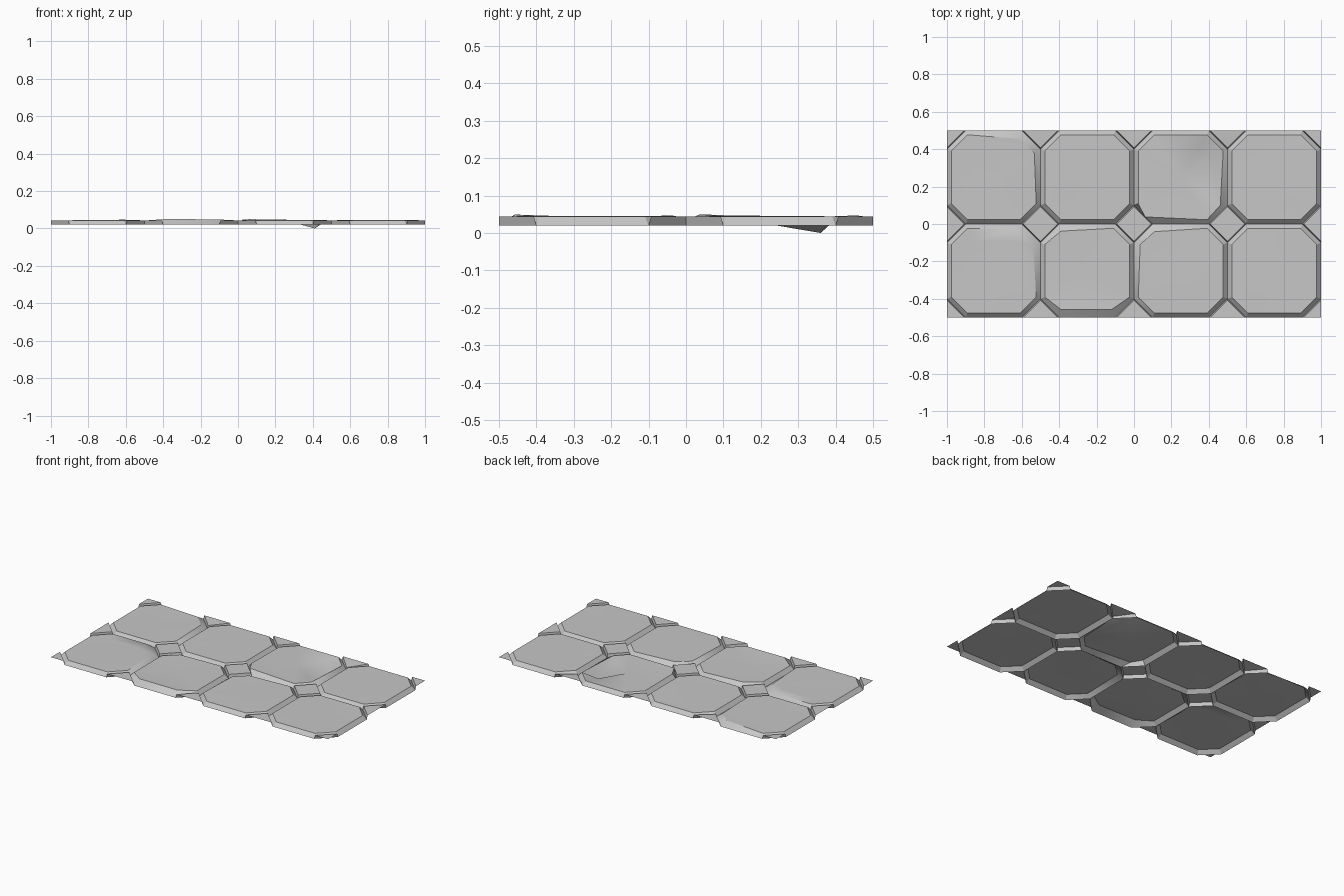
import bpy, bmesh, math, random
from mathutils import Vector

if "Cube" in bpy.data.objects:
    bpy.data.objects.remove(bpy.data.objects["Cube"])
random.seed(4)

LOW, HIGH = 0.02, 0.044   # groove floor and tile top
HALF, CUT = 0.25, 0.1     # half tile size and corner cut

stone = bpy.data.materials.new("grey_stone")
stone.use_nodes = True
grey = (0.57, 0.57, 0.57, 1)
stone.diffuse_color = grey
stone.node_tree.nodes["Principled BSDF"].inputs["Base Color"].default_value = grey


def octagon(inset, z):
    """Cut-corner square, anticlockwise from the upper right side."""
    h = HALF - inset
    s = 2 * HALF - CUT - inset * math.sqrt(2) - h
    return [Vector((x, y, z)) for x, y in
            ((h, s), (s, h), (-s, h), (-h, s), (-h, -s), (-s, -h), (s, -h), (h, -s))]


def bridge(bm, a, b):
    n = len(a)
    for i in range(n):
        j = (i + 1) % n
        bm.faces.new((a[i], a[j], b[j], b[i]))


def finish(bm, name):
    mesh = bpy.data.meshes.new(name)
    bm.to_mesh(mesh)
    bm.free()
    mesh.materials.append(stone)
    ob = bpy.data.objects.new(name, mesh)
    bpy.context.collection.objects.link(ob)
    bpy.ops.object.select_all(action='DESELECT')
    ob.select_set(True)
    bpy.context.view_layer.objects.active = ob
    bpy.ops.object.shade_smooth_by_angle(angle=math.radians(32))


# Worn corners: tile -> corner -> shift of the top edge
worn = {
    (0, 1): {0: (-0.01, -0.01, 0), 1: (0, -0.022, 0.003)},
    (2, 1): {4: (0, 0, 0.003), 5: (-0.05, 0.015, 0.006), 7: (-0.016, -0.01, 0)},
    (0, 0): {0: (-0.015, -0.01, 0), 1: (-0.03, 0, 0)},
    (1, 0): {2: (0, -0.015, 0.003), 5: (0, 0.02, 0.006), 6: (-0.01, 0.02, 0.005)},
    (2, 0): {2: (0, -0.018, 0.002), 3: (0.01, 0, 0)},
}


def tile(col, row):
    centre = Vector((-0.75 + 0.5 * col, -0.25 + 0.5 * row, 0))
    rim, edge = octagon(0, LOW), octagon(0.023, HIGH)
    for k, shift in worn.get((col, row), {}).items():
        edge[k] += Vector(shift)
    # slightly uneven inner ring
    inner = [Vector((p.x * 0.7, p.y * 0.7, HIGH + random.uniform(-0.002, 0.002)))
             for p in octagon(0.023, 0)]
    if (col, row) == (2, 1):      # deep dent in one tile
        inner[0] = Vector((0.16, 0.11, 0))
    bm = bmesh.new()
    rings = [[bm.verts.new(p + centre) for p in ring] for ring in (rim, edge, inner)]
    bridge(bm, rings[0], rings[1])
    bridge(bm, rings[1], rings[2])
    mid = bm.verts.new(centre + Vector((0, 0, HIGH + 0.001)))
    for i in range(8):
        bm.faces.new((rings[2][i], rings[2][(i + 1) % 8], mid))
    finish(bm, f"tile_{'back' if row else 'front'}_{col + 1}")


# Small raised diamonds between tile corners, trimmed at the border
tip_drop = {(3, 2): 0.012, (1, 2): 0.006}


def diamond(col, row):
    centre = Vector((-1 + 0.5 * col, -0.5 + 0.5 * row, 0))
    bm = bmesh.new()
    rings = []
    for r, z in ((CUT, LOW), (CUT - 0.007, HIGH)):
        ring = [centre + Vector((r * math.cos(k * math.pi / 2), r * math.sin(k * math.pi / 2), z))
                for k in range(4)]
        if z == HIGH:
            ring[3].z -= tip_drop.get((col, row), 0)
        rings.append([bm.verts.new(p) for p in ring])
    bridge(bm, *rings)
    bm.faces.new(rings[1])
    for co in ((1, 0, 0), (-1, 0, 0), (0, 0.5, 0), (0, -0.5, 0)):
        bmesh.ops.bisect_plane(bm, geom=bm.verts[:] + bm.edges[:] + bm.faces[:],
                               plane_co=co, plane_no=Vector(co).normalized(),
                               clear_outer=True)
    finish(bm, f"corner_diamond_{col + 1}_{row + 1}")


for c in range(4):
    for r in range(2):
        tile(c, r)
for c in range(5):
    for r in range(3):
        diamond(c, r)
